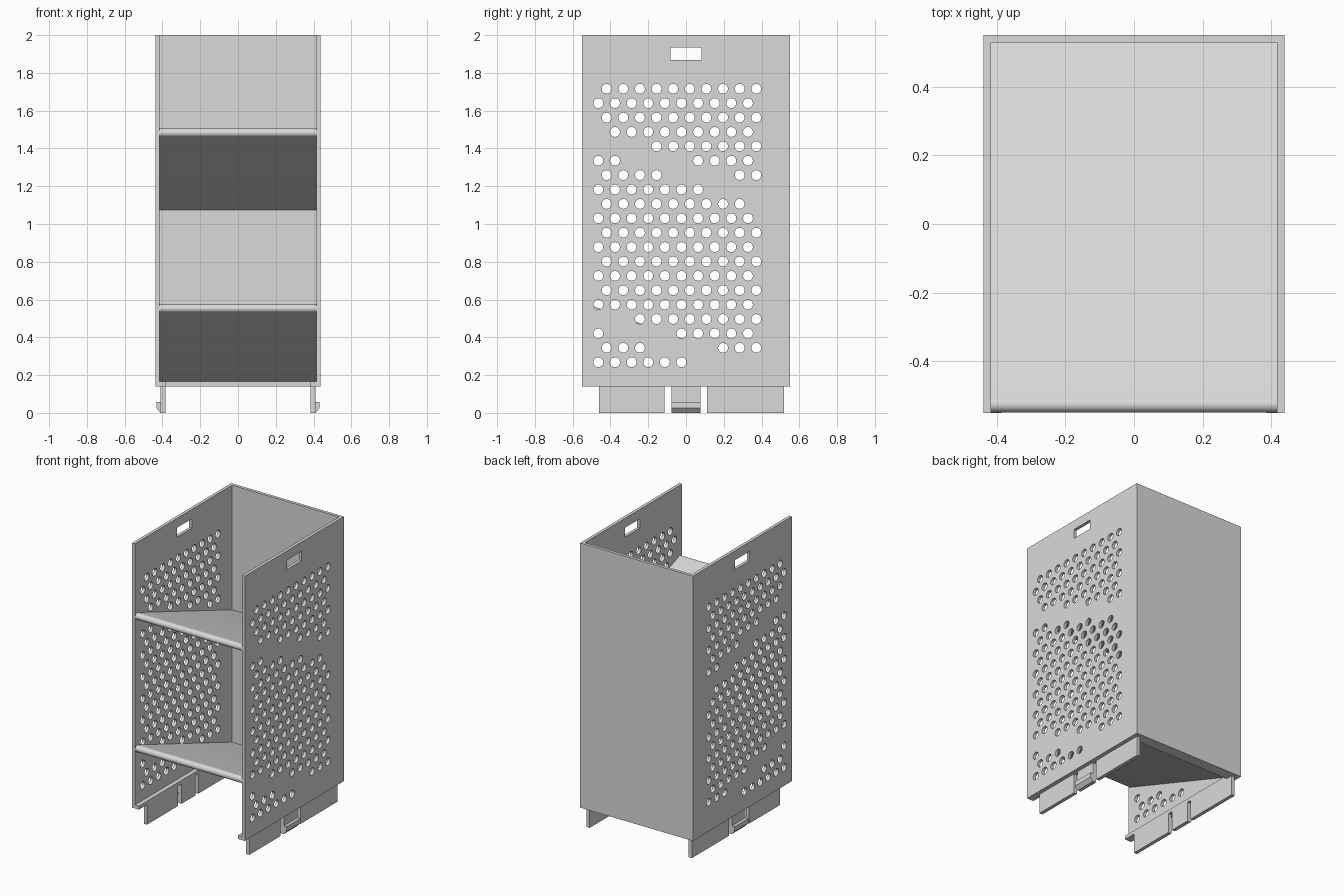
import bpy
import bmesh
from math import cos, sin, tan, pi, radians
from mathutils import Matrix, Vector

cube = bpy.data.objects.get("Cube")
if cube:
    bpy.data.objects.remove(cube, do_unlink=True)

GREY = (0.7, 0.7, 0.7, 1.0)
grey = bpy.data.materials.new("light_grey")
grey.use_nodes = True
grey.diffuse_color = GREY
for node in grey.node_tree.nodes:
    if node.type == "BSDF_PRINCIPLED":
        node.inputs["Base Color"].default_value = GREY

HALF_X, HALF_Y, WALL = 0.438, 0.55, 0.022
BOTTOM, TOP = 0.14, 2.0
INNER_X, INNER_Y = HALF_X - WALL, HALF_Y - WALL
SLOPE = radians(20)
SHELF_FRONT_Y, SHELF_R = -0.525, 0.023
SHELF_HEIGHTS = (1.483, 0.553)


def make_object(name, bm):
    bmesh.ops.recalc_face_normals(bm, faces=bm.faces[:])
    mesh = bpy.data.meshes.new(name)
    bm.to_mesh(mesh)
    bm.free()
    mesh.materials.append(grey)
    obj = bpy.data.objects.new(name, mesh)
    bpy.context.scene.collection.objects.link(obj)
    return obj


def activate(obj):
    for other in bpy.context.selected_objects:
        other.select_set(False)
    obj.select_set(True)
    bpy.context.view_layer.objects.active = obj


def smooth(obj):
    activate(obj)
    bpy.ops.object.shade_smooth_by_angle(angle=radians(35))


def add_box(bm, x, y, z):
    size = Matrix.Diagonal((x[1] - x[0], y[1] - y[0], z[1] - z[0], 1))
    centre = Vector((sum(x) / 2, sum(y) / 2, sum(z) / 2))
    bmesh.ops.create_cube(bm, size=1, matrix=Matrix.Translation(centre) @ size)


def box(name, x, y, z):
    bm = bmesh.new()
    add_box(bm, sorted(x), y, z)
    return make_object(name, bm)


def prism(name, points, direction):
    """Extrude a closed outline of 3D points along a vector."""
    bm = bmesh.new()
    face = bm.faces.new([bm.verts.new(p) for p in points])
    extruded = bmesh.ops.extrude_face_region(bm, geom=[face])["geom"]
    moved = [g for g in extruded if isinstance(g, bmesh.types.BMVert)]
    bmesh.ops.translate(bm, verts=moved, vec=direction)
    return make_object(name, bm)


def clear_of_shelves(y, z):
    for height in SHELF_HEIGHTS:
        offset = z - (height - 0.364 * (y + 0.53))
        if -0.078 < offset < 0.042:
            return False
    return True


# Cutter: staggered round holes that avoid the shelves, plus the hand slot
bm = bmesh.new()
turn = Matrix.Rotation(pi / 2, 4, "Y")
for row in range(20):
    z = 1.716 - 0.0762 * row
    for col in range(10):
        y = -0.42 - 0.044 * (row % 2) + 0.088 * col
        if clear_of_shelves(y, z):
            bmesh.ops.create_cone(
                bm, cap_ends=True, segments=24, radius1=0.026, radius2=0.026,
                depth=1.2, matrix=Matrix.Translation((0, y, z)) @ turn)
add_box(bm, (-0.6, 0.6), (-0.081, 0.081), (1.868, 1.934))
cutter = make_object("hole_cutter", bm)
cutter.hide_render = True

# Perforated side panels
for side, s in (("left", 1), ("right", -1)):
    panel = box(side + "_panel", (s * INNER_X, s * HALF_X), (-HALF_Y, HALF_Y), (BOTTOM, TOP))
    cut = panel.modifiers.new("holes", "BOOLEAN")
    cut.operation = "DIFFERENCE"
    cut.solver = "EXACT"
    cut.object = cutter
    activate(panel)
    bpy.ops.object.modifier_apply(modifier=cut.name)
    smooth(panel)
bpy.data.objects.remove(cutter, do_unlink=True)

# Back panel and the ledge along its bottom
box("back_panel", (-INNER_X, INNER_X), (INNER_Y, HALF_Y), (BOTTOM, TOP))
box("back_ledge", (-INNER_X, INNER_X), (0.47, INNER_Y), (BOTTOM, 0.165))

# Sloping shelves with a rounded front lip
for name, height in zip(("upper_shelf", "lower_shelf"), SHELF_HEIGHTS):
    outline = []
    for i in range(13):
        a = pi / 2 - SLOPE + pi * i / 12
        outline.append((-INNER_X, SHELF_FRONT_Y + SHELF_R * cos(a), height + SHELF_R * sin(a)))
    back_z = height - tan(SLOPE) * (INNER_Y - SHELF_FRONT_Y)
    rise = SHELF_R / cos(SLOPE)
    outline += [(-INNER_X, INNER_Y, back_z - rise), (-INNER_X, INNER_Y, back_z + rise)]
    smooth(prism(name, outline, (2 * INNER_X, 0, 0)))

# Side ledges, stacking feet and snap clips under each side
FOOT_IN, FOOT_OUT = 0.385, 0.41
for side, s in (("left", 1), ("right", -1)):
    box(side + "_ledge", (s * FOOT_IN, s * INNER_X), (-HALF_Y, 0.47), (BOTTOM, 0.165))
    box(side + "_front_foot", (s * FOOT_IN, s * FOOT_OUT), (-0.46, -0.115), (0, BOTTOM))
    box(side + "_back_foot", (s * FOOT_IN, s * FOOT_OUT), (0.11, 0.52), (0, BOTTOM))
    hook = [(FOOT_IN, BOTTOM), (FOOT_IN, 0), (FOOT_OUT, 0), (0.432, 0.025),
            (0.432, 0.057), (FOOT_OUT, 0.057), (FOOT_OUT, BOTTOM)]
    prism(side + "_clip", [(s * x, -0.077, z) for x, z in hook], (0, 0.154, 0))
